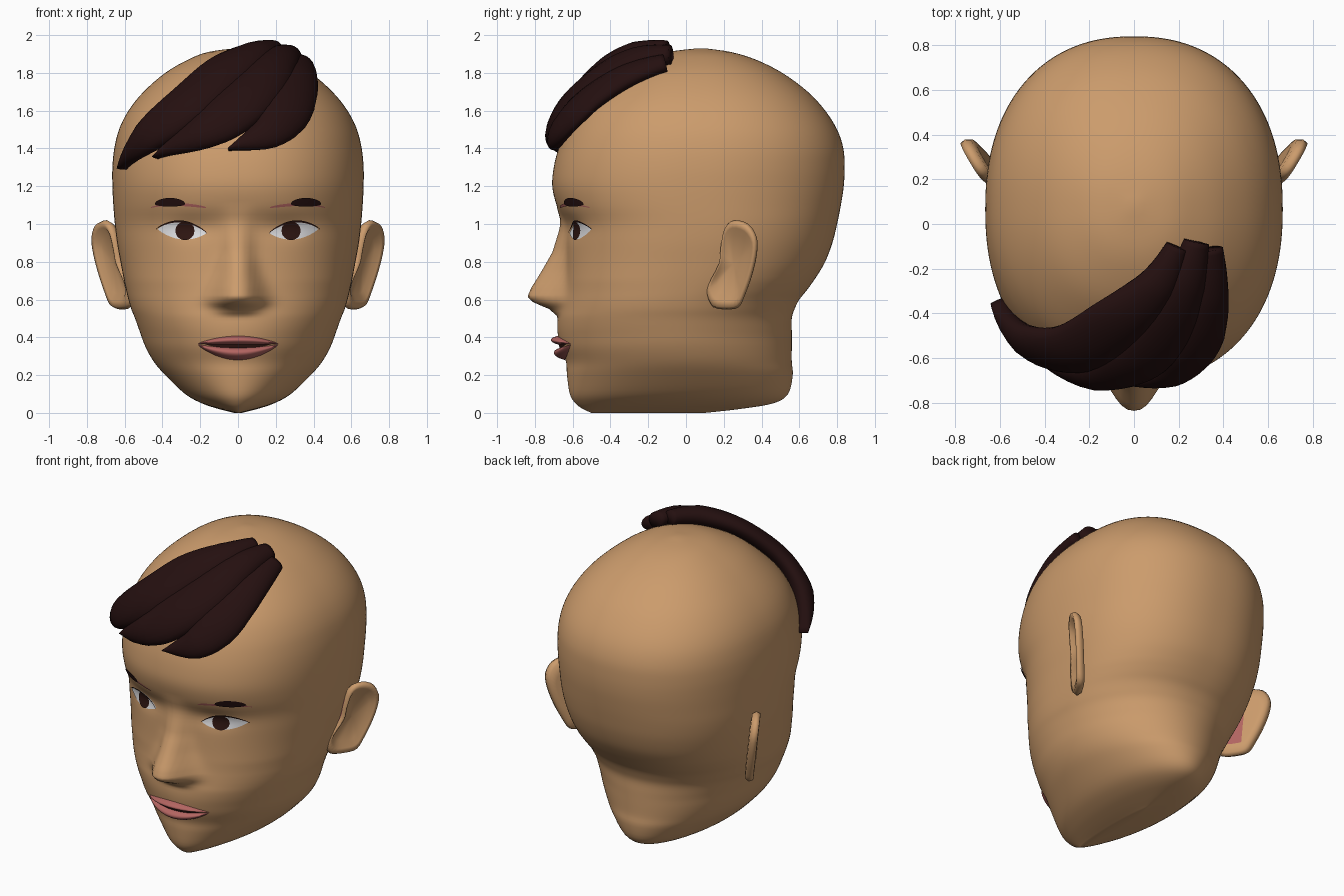
import bpy, bmesh, math
from mathutils import Vector
from mathutils.bvhtree import BVHTree

if "Cube" in bpy.data.objects:
    bpy.data.objects.remove(bpy.data.objects["Cube"])


def material(name, rgb):
    m = bpy.data.materials.new(name)
    m.diffuse_color = (*rgb, 1)
    m.use_nodes = True
    m.node_tree.nodes["Principled BSDF"].inputs["Base Color"].default_value = m.diffuse_color
    return m


SKIN = material("skin", (0.60, 0.33, 0.15))
HAIR = material("dark_brown_hair", (0.018, 0.005, 0.005))
LIP = material("lip_pink", (0.45, 0.13, 0.12))
WHITE = material("eye_white", (0.75, 0.75, 0.77))
IRIS = material("brown_iris", (0.028, 0.008, 0.006))


def spline(keys, sub, closed=False):
    """Smooth curve through rows of numbers."""
    n, out = len(keys), []
    get = lambda i: keys[i % n] if closed else keys[max(0, min(n - 1, i))]
    for i in range(n if closed else n - 1):
        for k in range(sub):
            t = k / sub
            out.append([0.5 * (2 * b + (c - a) * t + (2 * a - 5 * b + 4 * c - d) * t * t
                               + (3 * b - a - 3 * c + d) * t ** 3)
                        for a, b, c, d in zip(get(i - 1), get(i), get(i + 1), get(i + 2))])
    if not closed:
        out.append(list(keys[-1]))
    return out


def lookup(table, z):
    """Linear interpolation of a (z, values...) table."""
    if z <= table[0][0]:
        return table[0][1:]
    for a, b in zip(table, table[1:]):
        if z <= b[0]:
            t = (z - a[0]) / (b[0] - a[0])
            return [p + (q - p) * t for p, q in zip(a[1:], b[1:])]
    return table[-1][1:]


def build(name, verts, faces, mats, front=False):
    me = bpy.data.meshes.new(name)
    me.from_pydata(verts, [], faces)
    bm = bmesh.new()
    bm.from_mesh(me)
    bmesh.ops.recalc_face_normals(bm, faces=bm.faces)
    if front and sum(f.normal.y for f in bm.faces) > 0:
        bmesh.ops.reverse_faces(bm, faces=bm.faces)
    bm.to_mesh(me)
    bm.free()
    for m in mats:
        me.materials.append(m)
    me.shade_smooth()
    ob = bpy.data.objects.new(name, me)
    bpy.context.collection.objects.link(ob)
    return ob


def loft(rings):
    n = len(rings[0])
    verts = [p for r in rings for p in r]
    faces = [(i * n + j, i * n + (j + 1) % n, (i + 1) * n + (j + 1) % n, (i + 1) * n + j)
             for i in range(len(rings) - 1) for j in range(n)]
    faces += [tuple(range(n)), tuple(range(len(verts) - n, len(verts)))]
    return verts, faces


# Head: horizontal rings (z, half width, front y, back y)
HEAD = [(0.0, .02, -.50, .10), (.02, .10, -.545, .28), (.05, .19, -.585, .46), (.1, .28, -.615, .54),
        (.2, .385, -.63, .565), (.27, .445, -.635, .56), (.35, .49, -.665, .56), (.43, .52, -.68, .56),
        (.5, .545, -.68, .56), (.55, .565, -.67, .575), (.6, .58, -.66, .60), (.65, .592, -.652, .64),
        (.72, .607, -.645, .69), (.8, .622, -.64, .737), (.9, .64, -.637, .775), (1.0, .652, -.642, .80),
        (1.1, .66, -.685, .82), (1.2, .665, -.708, .835), (1.3, .665, -.70, .84), (1.4, .655, -.675, .833),
        (1.5, .63, -.635, .80), (1.6, .58, -.575, .737), (1.7, .50, -.48, .645), (1.8, .385, -.36, .51),
        (1.87, .265, -.225, .37), (1.91, .16, -.10, .24), (1.93, .02, .06, .10)]
# Nose: (z, height above face, half width)
NOSE = [(.51, 0, .10), (.55, .055, .115), (.585, .145, .125), (.615, .182, .125), (.66, .17, .115),
        (.75, .122, .09), (.85, .07, .075), (.95, .04, .07), (1.03, .015, .07), (1.1, 0, .08)]
SEG = 160
rings = []
for z, w, yf, yb in spline(HEAD, 4):
    yc, ry = (yf + yb) / 2, (yb - yf) / 2
    n = 2 + 0.25 * max(0, min(1, (z - .4) / .3))
    nose_h, nose_w = lookup(NOSE, z)
    ring = []
    for j in range(SEG):
        a = 2 * math.pi * j / SEG
        c, s = math.cos(a), math.sin(a)
        x = w * math.copysign(abs(c) ** (2 / n), c)
        y = yc + ry * math.copysign(abs(s) ** (2 / n), s)
        if y < -0.3:
            y -= nose_h * math.exp(-abs(x / nose_w) ** 2.5)
            y += .02 * math.exp(-((abs(x) - .25) / .12) ** 2 - ((z - .98) / .06) ** 2)
        ring.append((x, y, max(0, z)))
    rings.append(ring)
verts, faces = loft(rings)
build("head", verts, faces, [SKIN])
tree = BVHTree.FromPolygons([Vector(v) for v in verts], faces)


def patch(name, mat, side, x0, x1, top, bottom, off, bulge=0, nx=24, nz=6):
    """Surface draped on the face between two height curves."""
    pts = []
    for i in range(nx + 1):
        u = i / nx
        x = side * (x0 + (x1 - x0) * u)
        for k in range(nz + 1):
            v = k / nz
            z = bottom(u) + (top(u) - bottom(u)) * v
            hit = tree.ray_cast(Vector((x, -3, z)), Vector((0, 1, 0)))[0]
            lift = off + bulge * math.sin(math.pi * v) ** .7 * arch(u, .6)
            pts.append((x, hit.y - lift, z))
    m = nz + 1
    quads = [(i * m + k, (i + 1) * m + k, (i + 1) * m + k + 1, i * m + k + 1)
             for i in range(nx) for k in range(nz)]
    build(name, pts, quads, [mat], front=True)


def arch(u, p=.8):
    return max(0, math.sin(math.pi * u)) ** p


def disc(u):
    return math.sqrt(max(0, 1 - (2 * u - 1) ** 2))


# Eyes and brows
def lid(u):
    return .953 + .02 * u + .048 * arch(u)


for side, tag in ((1, "left"), (-1, "right")):
    patch("eye_white_" + tag, WHITE, side, .165, .425, lid,
          lambda u: .953 + .02 * u - .045 * arch(u), .004)
    patch("iris_" + tag, IRIS, side, .23, .332, lambda u: .965 + .047 * disc(u),
          lambda u: .965 - .05 * disc(u), .009)
    patch("lash_" + tag, IRIS, side, .165, .435, lambda u: lid(u) + .008 * arch(u),
          lambda u: lid(u) - .003, .011, nz=2)
    patch("brow_line_" + tag, LIP, side, .17, .46, lambda u: 1.09 + .02 * arch(u),
          lambda u: 1.085 + .015 * u ** .5 * arch(u), .004, nz=2)
    patch("brow_" + tag, HAIR, side, .28, .44, lambda u: 1.108 + .03 * arch(u, .5),
          lambda u: 1.104 - .012 * arch(u, .5), .009, nz=3)

# Mouth
patch("mouth_gap", IRIS, 1, -.18, .18, lambda u: .366, lambda u: .365 - .025 * arch(u), .006, nz=2)
patch("upper_lip", LIP, 1, -.215, .215, lambda u: .365 + .042 * arch(u),
      lambda u: .365 - .004 * arch(u), .003, .04, 32, 8)
patch("lower_lip", LIP, 1, -.215, .215, lambda u: .363 - .018 * arch(u),
      lambda u: .363 - .083 * arch(u), .003, .045, 32, 8)

# Ears: side outline (y, z) on a plane leaning outward from the head
EAR = [(.25, 1.02), (.205, .98), (.185, .88), (.175, .79), (.12, .68), (.11, .62), (.14, .56),
       (.21, .548), (.275, .56), (.31, .63), (.345, .73), (.37, .84), (.37, .93), (.325, 1.0)]
outline = spline(EAR, 3, closed=True)
SECTION = [(.02, -.03), (.7, -.04), (.93, -.035), (1, -.012), (.95, .012), (.82, .008), (.66, -.014), (.02, -.016)]
for side, tag in ((1, "left"), (-1, "right")):
    rings = []
    for scale, dx in SECTION:
        ring = []
        for y0, z0 in outline:
            y, z = .245 + (y0 - .245) * scale, .79 + (z0 - .79) * scale
            x = .428 + .62 * y + .12 * z + dx
            ring.append((side * x, y - .4 * dx, z))
        rings.append(ring)
    ear = build("ear_" + tag, *loft(rings), [SKIN, LIP])
    # pink strip behind the ear root
    for p in ear.data.polygons:
        if p.normal.x * side < -.3 and p.center.y < .26 and .62 < p.center.z < .9:
            p.material_index = 1

# Hair: swept locks hugging the skull (x, y, z, half width)
LOCKS = {
    "fringe_long": (.115, [(.19, -.10, 1.92, .05), (.10, -.26, 1.87, .09), (-.07, -.41, 1.76, .13),
                           (-.25, -.52, 1.60, .13), (-.42, -.49, 1.455, .10), (-.58, -.33, 1.29, .006)]),
    "fringe_middle": (.11, [(.28, -.08, 1.90, .06), (.21, -.29, 1.84, .10), (.12, -.46, 1.71, .13),
                            (-.01, -.57, 1.57, .13), (-.18, -.62, 1.46, .09), (-.43, -.56, 1.35, .006)]),
    "fringe_short": (.095, [(.34, -.11, 1.85, .06), (.33, -.29, 1.77, .085), (.29, -.44, 1.66, .11),
                            (.235, -.55, 1.56, .12), (.14, -.63, 1.46, .085), (-.05, -.68, 1.39, .006)]),
}


def snap(p):
    loc, nor = tree.find_nearest(p)[:2]
    return loc, nor if nor.dot(loc - Vector((0, .05, 1.1))) > 0 else -nor


for name, (thick, keys) in LOCKS.items():
    path = spline(keys, 6)
    rings = []
    for i, row in enumerate(path):
        c = Vector(row[:3])
        tangent = Vector(path[min(i + 1, len(path) - 1)][:3]) - Vector(path[max(i - 1, 0)][:3])
        across = tangent.cross(snap(c)[1]).normalized()
        w = max(row[3], .004)
        h = thick * (.45 + .55 * min(1, w / .09))
        ring = []
        for j in range(20):
            a = 2 * math.pi * j / 20
            loc, nor = snap(c + across * w * math.cos(a))
            ring.append(loc + nor * (h * .45 + h * .55 * math.sin(a)))
        rings.append(ring)
    build(name, *loft(rings), [HAIR])
